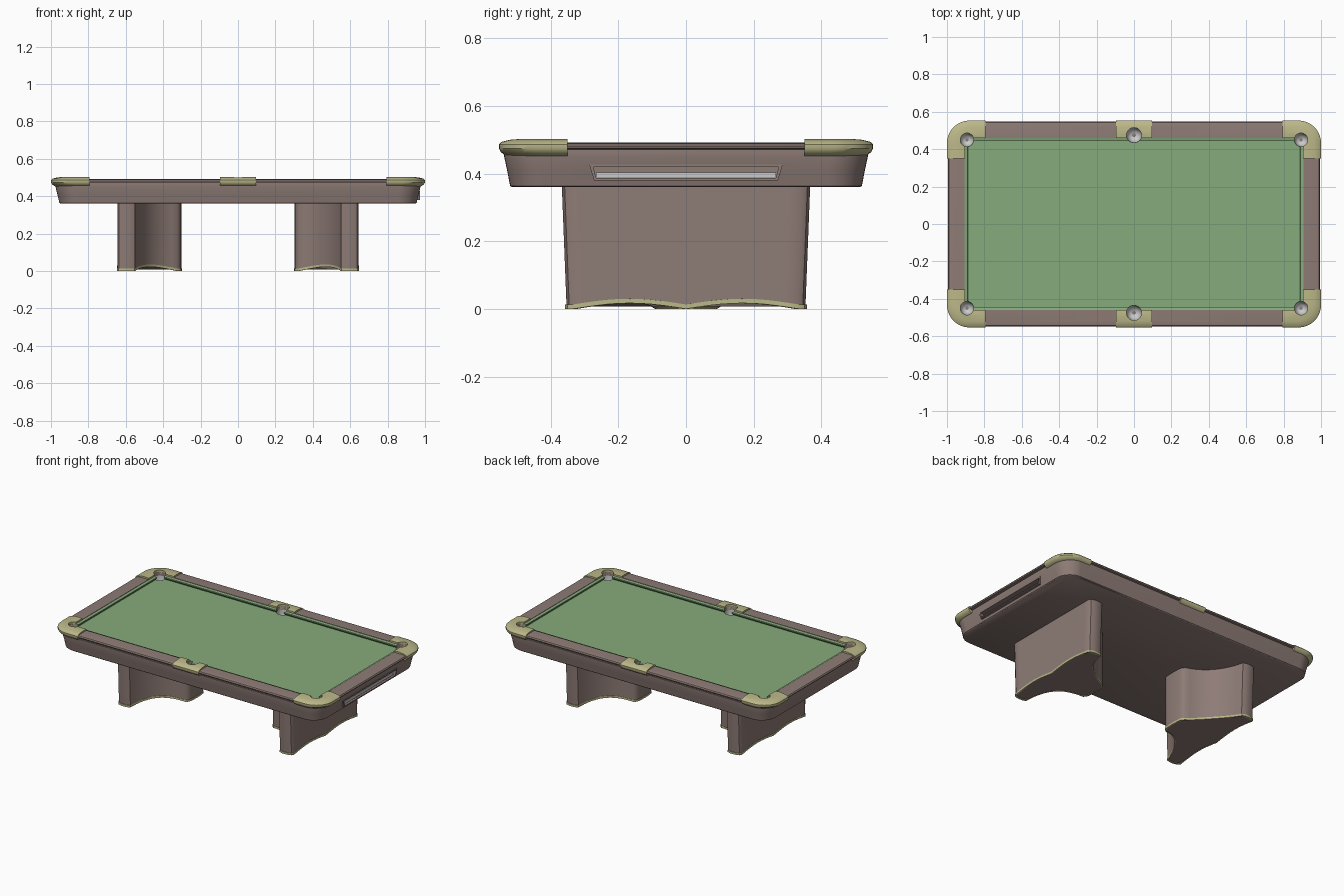
import bpy, bmesh, math
from math import sin, cos, pi, radians

if "Cube" in bpy.data.objects:
    bpy.data.objects.remove(bpy.data.objects["Cube"])


def material(name, rgb):
    m = bpy.data.materials.new(name)
    m.diffuse_color = (*rgb, 1)
    m.use_nodes = True
    m.node_tree.nodes["Principled BSDF"].inputs["Base Color"].default_value = m.diffuse_color
    return m


WOOD = material("wood", (0.27, 0.20, 0.18))
CLOTH = material("cloth", (0.24, 0.41, 0.20))
TRIM = material("trim", (0.50, 0.48, 0.25))


def finish(ob, angle=35):
    bpy.ops.object.select_all(action='DESELECT')
    ob.select_set(True)
    bpy.context.view_layer.objects.active = ob
    bpy.ops.object.shade_smooth_by_angle(angle=radians(angle))


def loft(name, stacks, mat=None, closed=False, caps=(True, True)):
    """Each stack is a list of equal-length rings joined into a skin."""
    bm = bmesh.new()
    for rings in stacks:
        rows = [[bm.verts.new(p) for p in r] for r in rings]
        n = len(rows[0])
        pairs = list(zip(rows, rows[1:])) + ([(rows[-1], rows[0])] if closed else [])
        for a, b in pairs:
            for i in range(n):
                j = (i + 1) % n
                bm.faces.new((a[i], a[j], b[j], b[i]))
        if not closed:
            if caps[0]:
                bm.faces.new(rows[0][::-1])
            if caps[1]:
                bm.faces.new(rows[-1])
    bmesh.ops.recalc_face_normals(bm, faces=bm.faces)
    me = bpy.data.meshes.new(name)
    bm.to_mesh(me)
    bm.free()
    ob = bpy.data.objects.new(name, me)
    bpy.context.collection.objects.link(ob)
    if mat:
        me.materials.append(mat)
    finish(ob)
    return ob


def rrect(hx, hy, r, z, n=10):
    """Rounded rectangle ring."""
    pts = []
    for q, (sx, sy) in enumerate([(1, 1), (-1, 1), (-1, -1), (1, -1)]):
        for i in range(n + 1):
            a = pi / 2 * (q + i / n)
            pts.append((sx * (hx - r) + r * cos(a), sy * (hy - r) + r * sin(a), z))
    return pts


def circle(cx, cy, r, z, n=28):
    return [(cx + r * cos(2 * pi * i / n), cy + r * sin(2 * pi * i / n), z) for i in range(n)]


def box_rings(x0, x1, y0, y1, z0, z1):
    return [[(x0, y0, z), (x1, y0, z), (x1, y1, z), (x0, y1, z)] for z in (z0, z1)]


def boolean(ob, cutter, op='DIFFERENCE'):
    cutter.hide_render = True
    m = ob.modifiers.new("cut", 'BOOLEAN')
    m.operation, m.solver, m.object = op, 'EXACT', cutter
    bpy.context.view_layer.objects.active = ob
    bpy.ops.object.modifier_apply(modifier=m.name)
    finish(ob)


# Main parts: body, rails, cushions, cloth
body = loft("body", [[rrect(*p) for p in (
    (0.950, 0.515, 0.10, 0.360), (0.955, 0.520, 0.10, 0.364), (0.966, 0.529, 0.11, 0.41),
    (0.976, 0.538, 0.115, 0.452), (0.976, 0.538, 0.115, 0.462))]], WOOD)
rails = loft("rails", [[rrect(*p) for p in (
    (0.972, 0.533, 0.11, 0.458), (0.972, 0.533, 0.11, 0.472), (0.992, 0.547, 0.12, 0.474),
    (0.995, 0.549, 0.12, 0.481), (0.990, 0.544, 0.12, 0.488), (0.975, 0.530, 0.11, 0.491),
    (0.905, 0.460, 0.008, 0.492), (0.905, 0.460, 0.008, 0.458))]], WOOD, closed=True)
cushions = loft("cushions", [[rrect(*p) for p in (
    (0.907, 0.462, 0.008, 0.490), (0.889, 0.444, 0.005, 0.486), (0.888, 0.443, 0.005, 0.480),
    (0.900, 0.455, 0.006, 0.464), (0.907, 0.462, 0.008, 0.464))]], CLOTH, closed=True)
cloth = loft("cloth", [box_rings(-0.91, 0.91, -0.465, 0.465, 0.45, 0.468)], CLOTH)

# Pocket caps: a fuller frame kept only at the corners and side pockets
caps = loft("pocket_caps", [[rrect(*p) for p in (
    (0.950, 0.505, 0.10, 0.450), (0.978, 0.532, 0.115, 0.452), (0.994, 0.547, 0.12, 0.463),
    (1.000, 0.553, 0.12, 0.474), (1.000, 0.553, 0.12, 0.486), (0.992, 0.545, 0.12, 0.494),
    (0.965, 0.520, 0.10, 0.500), (0.930, 0.485, 0.04, 0.503), (0.904, 0.459, 0.008, 0.500),
    (0.904, 0.459, 0.008, 0.450))]], TRIM, closed=True)
areas = []
for sy in (1, -1):
    y0, y1 = sorted((sy * 0.35, sy * 0.7))
    for x0, x1 in ((-1.2, -0.795), (-0.095, 0.095), (0.795, 1.2)):
        areas.append(box_rings(x0, x1, y0, y1, 0.3, 0.6))
keep = loft("cap_areas", areas)
boolean(caps, keep, 'INTERSECT')

# Pocket holes and liners
pockets = [(sx * 0.893, sy * 0.450, 0.036) for sx in (1, -1) for sy in (1, -1)]
pockets += [(0, sy * 0.475, 0.040) for sy in (1, -1)]
holes = loft("pocket_cutter", [[circle(x, y, r, z) for z in (0.395, 0.6)] for x, y, r in pockets])
for ob in (body, rails, cushions, cloth, caps):
    boolean(ob, holes)
loft("pocket_liners", [[circle(x, y, r * f, z) for f, z in (
    (1.0, 0.466), (0.985, 0.44), (0.87, 0.42), (0.6, 0.406), (0.25, 0.400))]
    for x, y, r in pockets], caps=(False, False))


# Ball return opening in the right end, with frame and tray
def slot(x, w0, w1, z0, z1):
    return [(x, -w0, z0), (x, w0, z0), (x, w1, z1), (x, -w1, z1)]


opening = loft("slot_cutter", [[slot(x, 0.268, 0.275, 0.388, 0.420) for x in (0.86, 1.05)]])
boolean(body, opening)
loft("return_frame", [[slot(0.955, 0.272, 0.286, 0.380, 0.427), slot(0.974, 0.272, 0.286, 0.380, 0.427),
                       slot(0.974, 0.266, 0.274, 0.387, 0.420), slot(0.955, 0.266, 0.274, 0.387, 0.420)]],
     WOOD, closed=True)
loft("return_tray", [box_rings(0.862, 0.958, -0.266, 0.266, 0.386, 0.391),
                     box_rings(0.945, 0.958, -0.266, 0.266, 0.391, 0.404)])
for o in (keep, holes, opening):
    bpy.data.objects.remove(o)


# Legs: three-pointed pedestals with concave inner sides and a wavy foot
def leg_outline():
    half = [(0.645, 0.33 * i / 10, 0.017 * sin(pi * i / 10)) for i in range(11)]
    half += [(0.636, 0.345, 0), (0.610, 0.353, 0), (0.575, 0.353, 0)]
    for i in range(13):
        t = i / 12
        a, b, c = (1 - t) ** 2, 2 * t * (1 - t), t * t
        half.append((0.552 * a + 0.50 * b + 0.325 * c, 0.345 * a + 0.14 * b + 0.09 * c,
                     0.022 * sin(pi * t)))
    half += [(0.310, 0.075, 0), (0.305, 0.05, 0), (0.303, 0, 0)]
    return half + [(x, -y, z) for x, y, z in half[-2:0:-1]]


OUT = leg_outline()


def leg_ring(side, grow, lift, top=None, wide=1.0):
    return [(side * (0.50 + (x - 0.50) * grow), y * grow * wide, top if top else z + lift)
            for x, y, z in OUT]


for side, label in ((-1, "left"), (1, "right")):
    loft(label + "_leg", [[leg_ring(side, 1, 0.002), leg_ring(side, 1, 0, 0.362, 1.04)]], WOOD)
    loft(label + "_foot_trim", [[leg_ring(side, 0.975, 0), leg_ring(side, 1.014, 0),
                                 leg_ring(side, 1.014, 0.013), leg_ring(side, 0.975, 0.013)]],
         TRIM, closed=True)
